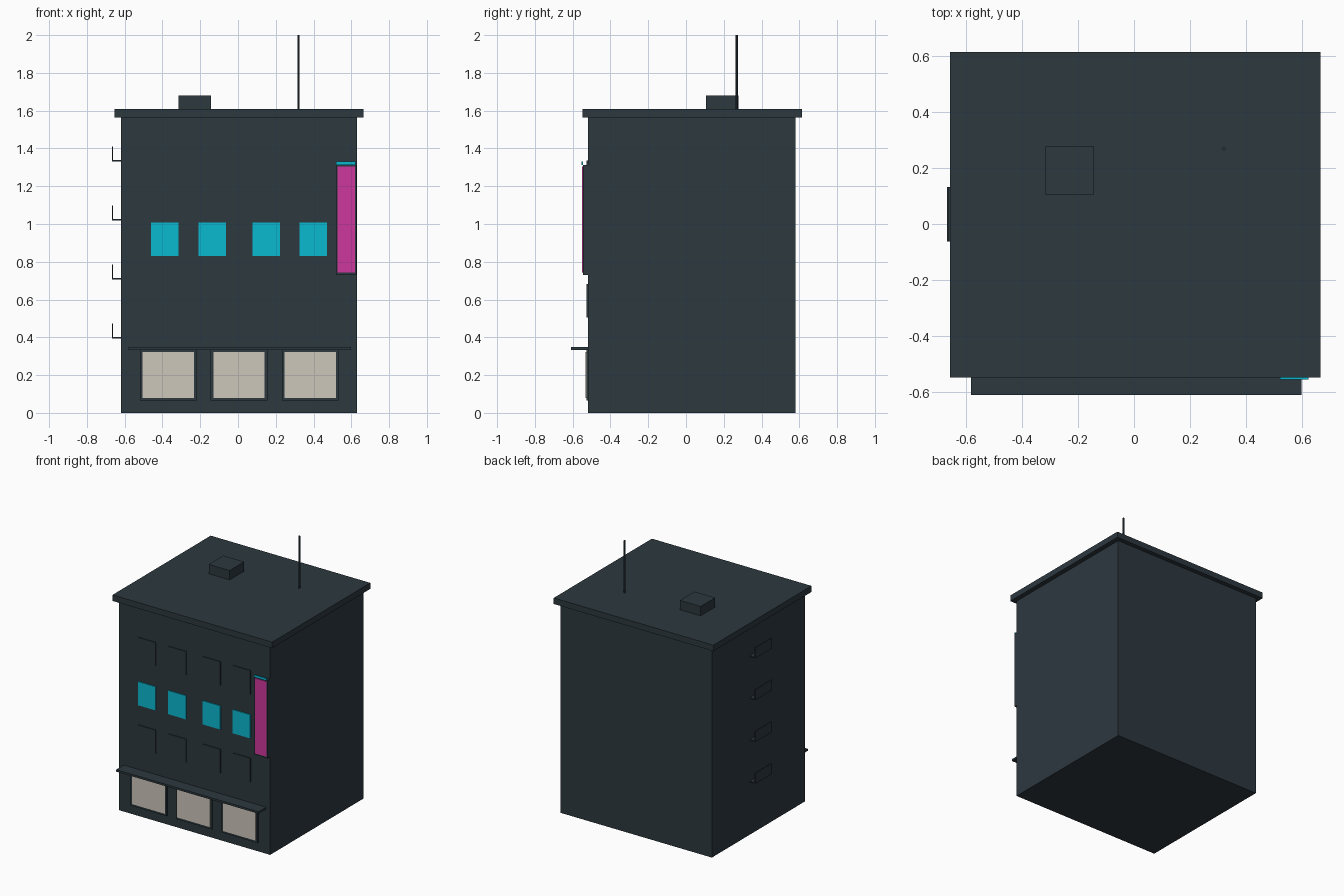
import bpy
import bmesh

old = bpy.data.objects.get("Cube")
if old:
    bpy.data.objects.remove(old, do_unlink=True)


def material(name, rgb):
    """Flat material from 0-255 display values, stored as linear."""
    col = [((c / 255 + 0.055) / 1.055) ** 2.4 for c in rgb] + [1.0]
    m = bpy.data.materials.new(name)
    m.use_nodes = True
    m.diffuse_color = col
    m.node_tree.nodes["Principled BSDF"].inputs["Base Color"].default_value = col
    return m


SLATE = material("dark slate", (44, 56, 63))
CYAN = material("cyan", (10, 184, 208))
PINK = material("magenta", (206, 55, 158))
CREAM = material("warm cream", (205, 199, 187))


def finish(name, bm, mat):
    mesh = bpy.data.meshes.new(name)
    bm.to_mesh(mesh)
    bm.free()
    mesh.materials.append(mat)
    obj = bpy.data.objects.new(name, mesh)
    bpy.context.collection.objects.link(obj)
    return obj


def box(name, x, y, z, mat=SLATE):
    """Box from (low, high) ranges on each axis."""
    bm = bmesh.new()
    bmesh.ops.create_cube(bm, size=1)
    for v in bm.verts:
        v.co = [lo + (c + 0.5) * (hi - lo) for c, (lo, hi) in zip(v.co, (x, y, z))]
    return finish(name, bm, mat)


FRONT = -0.52

# Main block and roof
box("building_body", (-0.62, 0.63), (FRONT, 0.58), (0, 1.57))
box("roof_slab", (-0.655, 0.665), (-0.547, 0.613), (1.565, 1.61))
box("roof_hatch", (-0.315, -0.143), (0.105, 0.277), (1.61, 1.68))

# Roof antenna
bm = bmesh.new()
bmesh.ops.create_cone(bm, cap_ends=True, segments=8, radius1=0.006, radius2=0.006, depth=0.39)
bmesh.ops.translate(bm, verts=bm.verts, vec=(0.32, 0.268, 1.805))
finish("antenna", bm, SLATE)

# Three rows of windows, the middle row lit
for row, (z, mat) in enumerate(((0.505, SLATE), (0.83, CYAN), (1.16, SLATE))):
    for col, x in enumerate((-0.46, -0.208, 0.077, 0.325)):
        box(f"window_{row}_{col}", (x, x + 0.145), (FRONT - 0.007, FRONT), (z, z + 0.177), mat)

# Shop windows: a frame with a pane set on it
for i, x in enumerate((-0.37, 0.005, 0.382)):
    box(f"shop_frame_{i}", (x - 0.15, x + 0.15), (FRONT - 0.008, FRONT), (0.065, 0.335))
    box(f"shop_pane_{i}", (x - 0.136, x + 0.136), (FRONT - 0.011, FRONT), (0.08, 0.322), CREAM)

# Awning over the shop front
box("awning", (-0.58, 0.597), (-0.61, FRONT), (0.333, 0.348))

# Vertical sign with a bright strip on top
box("sign_backing", (0.518, 0.627), (-0.545, FRONT), (0.73, 1.313))
box("sign_face", (0.526, 0.619), (-0.55, -0.54), (0.742, 1.305), PINK)
box("sign_strip", (0.52, 0.622), (-0.554, -0.546), (1.312, 1.33), CYAN)

# Side balconies: thin floor and an outer rail panel
for i in range(4):
    z = 0.393 + 0.3125 * i
    box(f"balcony_floor_{i}", (-0.667, -0.62), (-0.063, 0.132), (z, z + 0.008))
    box(f"balcony_rail_{i}", (-0.667, -0.661), (-0.063, 0.132), (z, z + 0.08))
